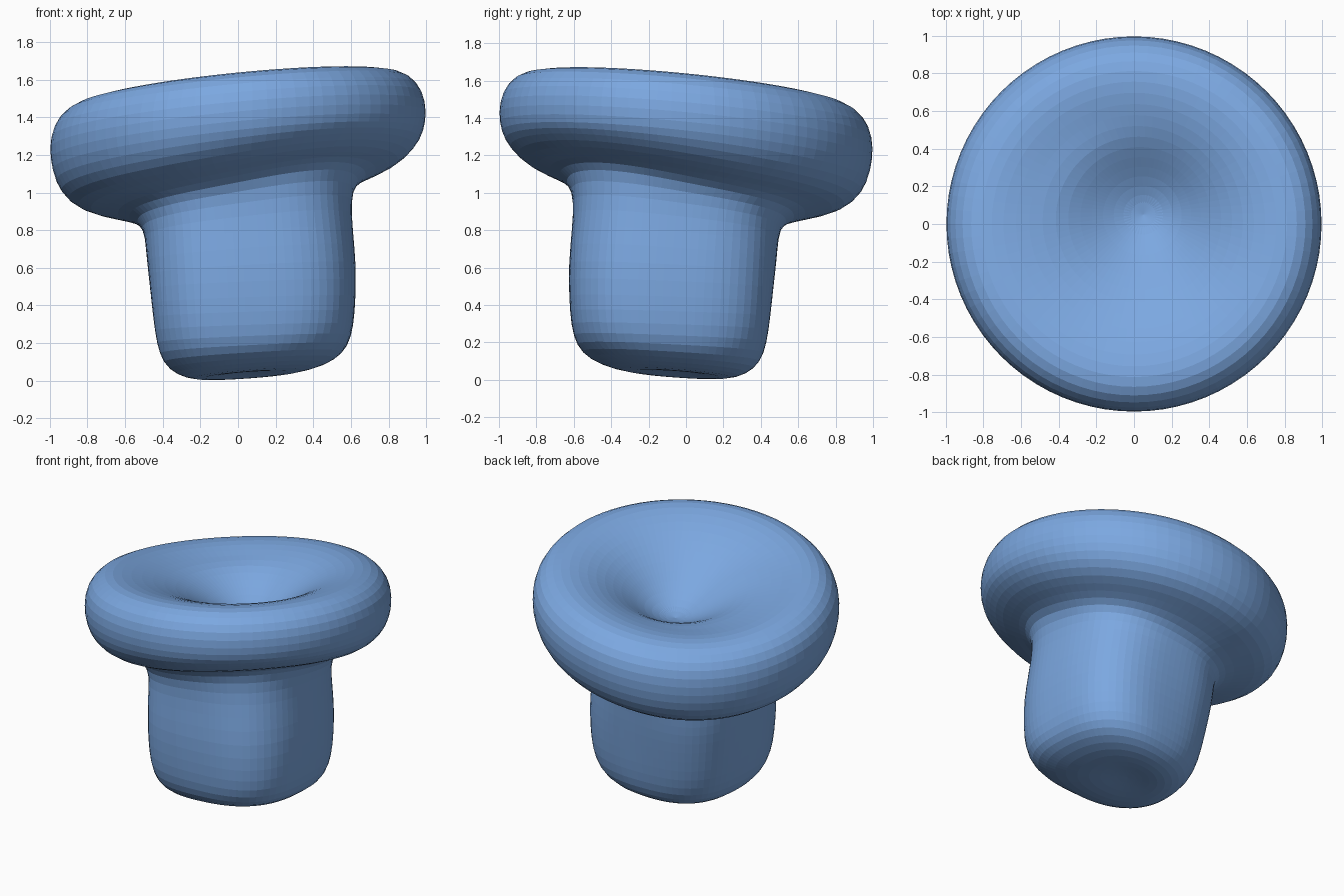
import bpy, bmesh, math

if "Cube" in bpy.data.objects:
    bpy.data.objects.remove(bpy.data.objects["Cube"])

SEGMENTS = 40

# Rings from the underside, up the stem and round the cap:
# height at the axis, radius, shift along (+x, -y), squareness power, tilt
OUTER = [
    (0.035, 0.10, 0.03, 2.1, 0.08),
    (0.018, 0.23, 0.04, 2.2, 0.08),
    (0.032, 0.35, 0.055, 2.4, 0.08),
    (0.075, 0.45, 0.07, 2.6, 0.07),
    (0.15, 0.508, 0.078, 2.8, 0.05),
    (0.27, 0.533, 0.082, 3.0, 0.03),
    (0.42, 0.545, 0.08, 3.0, 0.03),
    (0.58, 0.553, 0.075, 2.9, 0.05),
    (0.74, 0.55, 0.06, 2.8, 0.09),
    (0.875, 0.55, 0.05, 2.6, 0.125),
    (0.965, 0.595, 0.03, 2.4, 0.14),
    (1.01, 0.72, 0.01, 2.1, 0.135),
    (1.05, 0.86, 0.0, 2.0, 0.125),
    (1.13, 0.95, 0.0, 2.0, 0.115),
    (1.23, 0.993, 0.0, 2.0, 0.10),
    (1.34, 1.006, 0.0, 2.0, 0.09),
    (1.45, 0.988, 0.0, 2.0, 0.09),
    (1.535, 0.92, 0.0, 2.0, 0.095),
    (1.565, 0.82, 0.0, 2.0, 0.10),
]
# Rings of the dimple: height, radius, drift along (+x, +y), tilt
DIMPLE = [
    (1.55, 0.70, 0.0, 0.10),
    (1.51, 0.57, 0.01, 0.10),
    (1.45, 0.44, 0.025, 0.09),
    (1.375, 0.32, 0.035, 0.08),
    (1.30, 0.21, 0.045, 0.06),
    (1.245, 0.10, 0.05, 0.04),
]


def ring_points(z, radius, sx, sy, power, tilt):
    points = []
    for i in range(SEGMENTS):
        a = math.tau * i / SEGMENTS
        c, s = math.cos(a), math.sin(a)
        r = radius / (abs(c) ** power + abs(s) ** power) ** (1 / power)
        # How far this point faces the low corner (-x, +y) or the high one
        facing = (s - c) / math.sqrt(2)
        low, high = max(0, facing) ** 3, max(0, -facing) ** 3
        # Tapered low corner of the stem
        r *= 1 - 0.12 * low * max(0, 1 - z / 0.65)
        x, y = r * c + sx, r * s - 0 + sy
        height = z + tilt * (x - y)
        # Drooping low side and lifted underside of the cap
        if z > 0.9 and radius > 0.5:
            height -= 0.03 * low
            if z < 1.2:
                height += 0.04 * high
        points.append((x, y, height))
    return points


# One continuous skin for the stem and the dished, tilted cap
rings = [ring_points(z, r, s, -s, p, t) for z, r, s, p, t in OUTER]
rings += [ring_points(z, r, d, d, 2.0, t) for z, r, d, t in DIMPLE]
bm = bmesh.new()
loops = [[bm.verts.new(p) for p in ring] for ring in rings]
for lower, upper in zip(loops, loops[1:]):
    for i in range(SEGMENTS):
        j = (i + 1) % SEGMENTS
        bm.faces.new((lower[i], lower[j], upper[j], upper[i]))

# Close the underside and the bottom of the dimple
for loop, tip_at in ((loops[0], (0.03, -0.03, 0.045)),
                     (loops[-1], (0.05, 0.05, 1.225))):
    tip = bm.verts.new(tip_at)
    for i in range(SEGMENTS):
        bm.faces.new((loop[i], loop[(i + 1) % SEGMENTS], tip))
bmesh.ops.recalc_face_normals(bm, faces=bm.faces)

mesh = bpy.data.meshes.new("dished_cap_and_stem")
bm.to_mesh(mesh)
bm.free()
body = bpy.data.objects.new("dished_cap_and_stem", mesh)
bpy.context.collection.objects.link(body)

# Soft rounding with small facets
rounding = body.modifiers.new("rounding", 'SUBSURF')
rounding.levels = 1
rounding.render_levels = 1

blue = bpy.data.materials.new("soft_blue")
blue.diffuse_color = (0.2, 0.39, 0.75, 1)
blue.use_nodes = True
blue.node_tree.nodes["Principled BSDF"].inputs["Base Color"].default_value = blue.diffuse_color
mesh.materials.append(blue)
